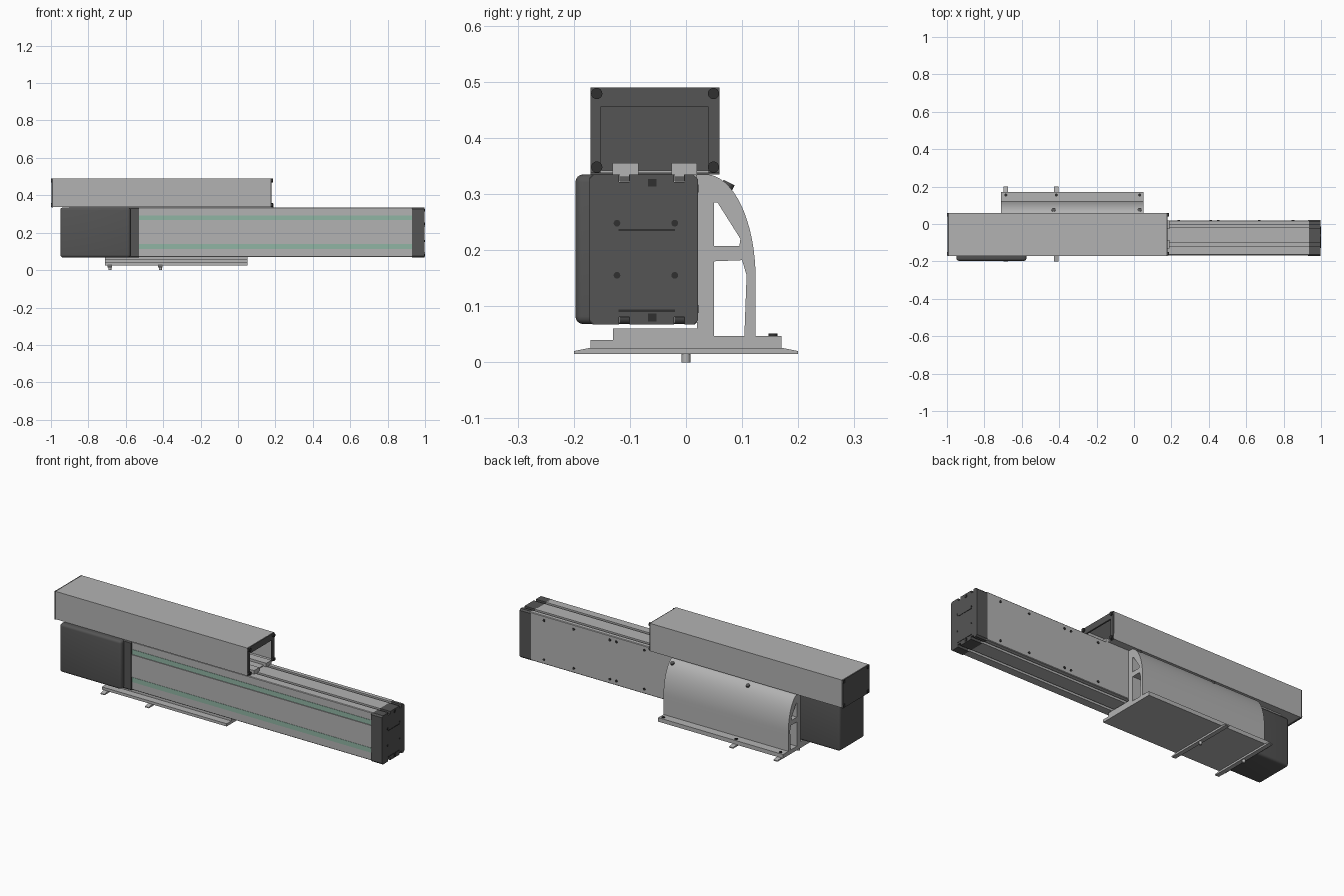
import bpy
import bmesh
import math
from mathutils import Vector, Matrix

cube = bpy.data.objects.get("Cube")
if cube:
    bpy.data.objects.remove(cube, do_unlink=True)


def material(name, rgb):
    m = bpy.data.materials.new(name)
    m.use_nodes = True
    m.diffuse_color = (*rgb, 1)
    m.node_tree.nodes["Principled BSDF"].inputs["Base Color"].default_value = (*rgb, 1)
    return m


GREY = material("aluminium grey", (0.45, 0.45, 0.45))
DARK = material("charcoal", (0.09, 0.09, 0.09))
GREEN = material("pale green", (0.28, 0.46, 0.37))
BLACK = material("bolt black", (0.03, 0.03, 0.03))


def finish(name, bm, mat, smooth=False):
    bmesh.ops.recalc_face_normals(bm, faces=bm.faces)
    me = bpy.data.meshes.new(name)
    bm.to_mesh(me)
    bm.free()
    me.materials.append(mat)
    ob = bpy.data.objects.new(name, me)
    bpy.context.collection.objects.link(ob)
    if smooth:
        bpy.ops.object.select_all(action="DESELECT")
        ob.select_set(True)
        bpy.context.view_layer.objects.active = ob
        bpy.ops.object.shade_smooth_by_angle(angle=math.radians(35))
    return ob


def box(name, x, y, z, mat, bevel=0, segments=1):
    bm = bmesh.new()
    bmesh.ops.create_cube(bm, size=1)
    for v in bm.verts:
        v.co = [(a + b) / 2 + c * (b - a) for c, (a, b) in zip(v.co, (x, y, z))]
    if bevel:
        bmesh.ops.bevel(bm, geom=bm.edges[:], offset=bevel, segments=segments,
                        profile=0.5, affect="EDGES")
    return finish(name, bm, mat, segments > 1)


def extrusion(name, loops, x0, x1, mat, smooth=False):
    """Extrude a y-z outline, with optional holes, along x."""
    bm = bmesh.new()
    edges = []
    for loop in loops:
        vs = [bm.verts.new((x0, y, z)) for y, z in loop]
        edges += [bm.edges.new((vs[i - 1], vs[i])) for i in range(len(vs))]
    bmesh.ops.triangle_fill(bm, use_beauty=True, edges=edges, normal=(1, 0, 0))
    made = bmesh.ops.extrude_face_region(bm, geom=bm.faces[:])
    verts = [g for g in made["geom"] if isinstance(g, bmesh.types.BMVert)]
    bmesh.ops.translate(bm, verts=verts, vec=(x1 - x0, 0, 0))
    bmesh.ops.dissolve_limit(bm, angle_limit=0.01, verts=bm.verts, edges=bm.edges)
    return finish(name, bm, mat, smooth)


def bolt(name, pos, axis, radius, depth, mat):
    bm = bmesh.new()
    rot = Vector((0, 0, 1)).rotation_difference(Vector(axis)).to_matrix().to_4x4()
    bmesh.ops.create_cone(bm, cap_ends=True, segments=16, radius1=radius, radius2=radius,
                          depth=depth, matrix=Matrix.Translation(pos) @ rot)
    return finish(name, bm, mat, True)


# Outline shared by the rail body and its end caps: slots along top and bottom
SLOTS = (-0.11, -0.012)


def slotted(y0, y1, z0, z1, half, depth, chamfer):
    low = [(y0, z0 + chamfer), (y0 + chamfer, z0)]
    for s in SLOTS:
        low += [(s - half, z0), (s - half, z0 + depth), (s + half, z0 + depth), (s + half, z0)]
    low += [(y1 - chamfer, z0), (y1, z0 + chamfer)]
    return low + [(y, z0 + z1 - z) for y, z in reversed(low)]


# Linear rail: slotted body with green belt strips on the front
extrusion("rail_body", [slotted(-0.165, 0.02, 0.07, 0.335, 0.008, 0.012, 0.003)],
          -0.56, 0.935, GREY)
for label, z in (("lower", 0.127), ("upper", 0.28)):
    box(label + "_belt_strip", (-0.53, 0.93), (-0.167, -0.164), (z - 0.013, z + 0.013), GREEN)
box("front_cover_band", (-0.53, 0.93), (-0.169, -0.164), (0.142, 0.265), GREY)

# End cap with recessed-looking marks on its face
extrusion("rail_end_cap", [slotted(-0.172, 0.021, 0.067, 0.335, 0.009, 0.014, 0.008)],
          0.93, 0.998, DARK)
for z in (0.08, 0.32):
    box("cap_square_mark", (0.997, 1.0), (-0.068, -0.053), (z - 0.007, z + 0.007), BLACK)
for z in (0.092, 0.236):
    box("cap_line_mark", (0.997, 0.9995), (-0.12, -0.02), (z - 0.002, z + 0.002), BLACK)
for y in (-0.123, -0.02):
    for z in (0.155, 0.248):
        bolt("cap_hole", (0.9985, y, z), (1, 0, 0), 0.006, 0.002, BLACK)

# Drive end: inner collar and rounded motor cover
extrusion("motor_collar", [slotted(-0.172, 0.021, 0.067, 0.335, 0.009, 0.012, 0.006)],
          -0.6, -0.53, DARK)
box("motor_cover", (-0.95, -0.575), (-0.197, 0.02), (0.068, 0.335), DARK, 0.014, 4)

# Cable housing: panels, end frames and corner screws
Y0, Y1, Z0, Z1, T = -0.17, 0.06, 0.337, 0.49, 0.005
XB = (-0.99, 0.175)
box("housing_top", XB, (Y0, Y1), (Z1 - T, Z1), GREY)
box("housing_front", XB, (Y0, Y0 + T), (Z0, Z1), GREY)
box("housing_back", XB, (Y1 - T, Y1), (Z0, Z1), GREY)
box("housing_floor", XB, (Y0 + T, Y1 - T), (Z0, Z0 + T), GREY)
frame = [(Y0, Z0), (Y0, Z1), (Y1, Z1), (Y1, Z0),
         (Y1 - 0.02, Z0), (Y1 - 0.02, Z1 - 0.035), (Y0 + 0.018, Z1 - 0.035), (Y0 + 0.018, Z0)]
extrusion("housing_open_frame", [frame], 0.172, 0.18, DARK)
box("housing_closed_end", (-0.997, -0.989), (Y0, Y1), (Z0 - 0.002, Z1), DARK)
for y in (Y0 + 0.011, Y1 - 0.011):
    for z in (0.348, 0.479):
        bolt("frame_screw", (0.182, y, z), (1, 0, 0), 0.01, 0.01, BLACK)
        bolt("closed_end_screw", (-0.997, y, z), (1, 0, 0), 0.01, 0.006, BLACK)

# Mounting blocks between rail and housing
for y in (-0.108, -0.003):
    box("housing_mount", (-0.9, 0.19), (y - 0.023, y + 0.023), (0.33, 0.355), GREY)

# Support bracket: curved back shell with two through windows and stepped foot
XS = (-0.71, 0.05)
arc = [(0.035 + 0.089 * math.cos(a), 0.15 + 0.185 * math.sin(a))
       for a in (math.radians(90 * i / 16) for i in range(17))]
outline = [(-0.17, 0.025), (0.17, 0.025), (0.17, 0.047), (0.124, 0.047)] + arc + [
    (0.02, 0.335), (0.02, 0.06), (-0.13, 0.06), (-0.13, 0.04), (-0.17, 0.04)]
lower_window = [(0.05, 0.047), (0.05, 0.18), (0.1, 0.182), (0.108, 0.155), (0.104, 0.047)]
upper_window = [(0.05, 0.207), (0.095, 0.207), (0.097, 0.22), (0.056, 0.285), (0.05, 0.285)]
extrusion("support_bracket", [outline, lower_window, upper_window], *XS, GREY, True)

# Cross strips with locating pins under the bracket
strip = [(-0.2, 0.015), (0.2, 0.015), (0.2, 0.02), (0.17, 0.026), (-0.17, 0.026), (-0.2, 0.02)]
for x in (-0.685, -0.415):
    extrusion("cross_strip", [strip], x - 0.012, x + 0.012, GREY)
    bolt("locating_pin", (x, 0, 0.009), (0, 0, 1), 0.008, 0.018, GREY)
for x in (-0.685, -0.415, 0.03):
    bolt("foot_bolt", (x, 0.155, 0.048), (0, 0, 1), 0.008, 0.006, BLACK)

# Bolts on the curved shell and on the back of the rail
for x in (-0.43, 0.03):
    bolt("shell_bolt", (x, 0.074, 0.315), (0, 0.45, 0.9), 0.011, 0.012, DARK)
for x in (0.85, 0.67, 0.45, 0.41, 0.24):
    for z in (0.095, 0.31):
        bolt("rail_back_bolt", (x, 0.0205, z), (0, 1, 0), 0.007, 0.004, BLACK)
